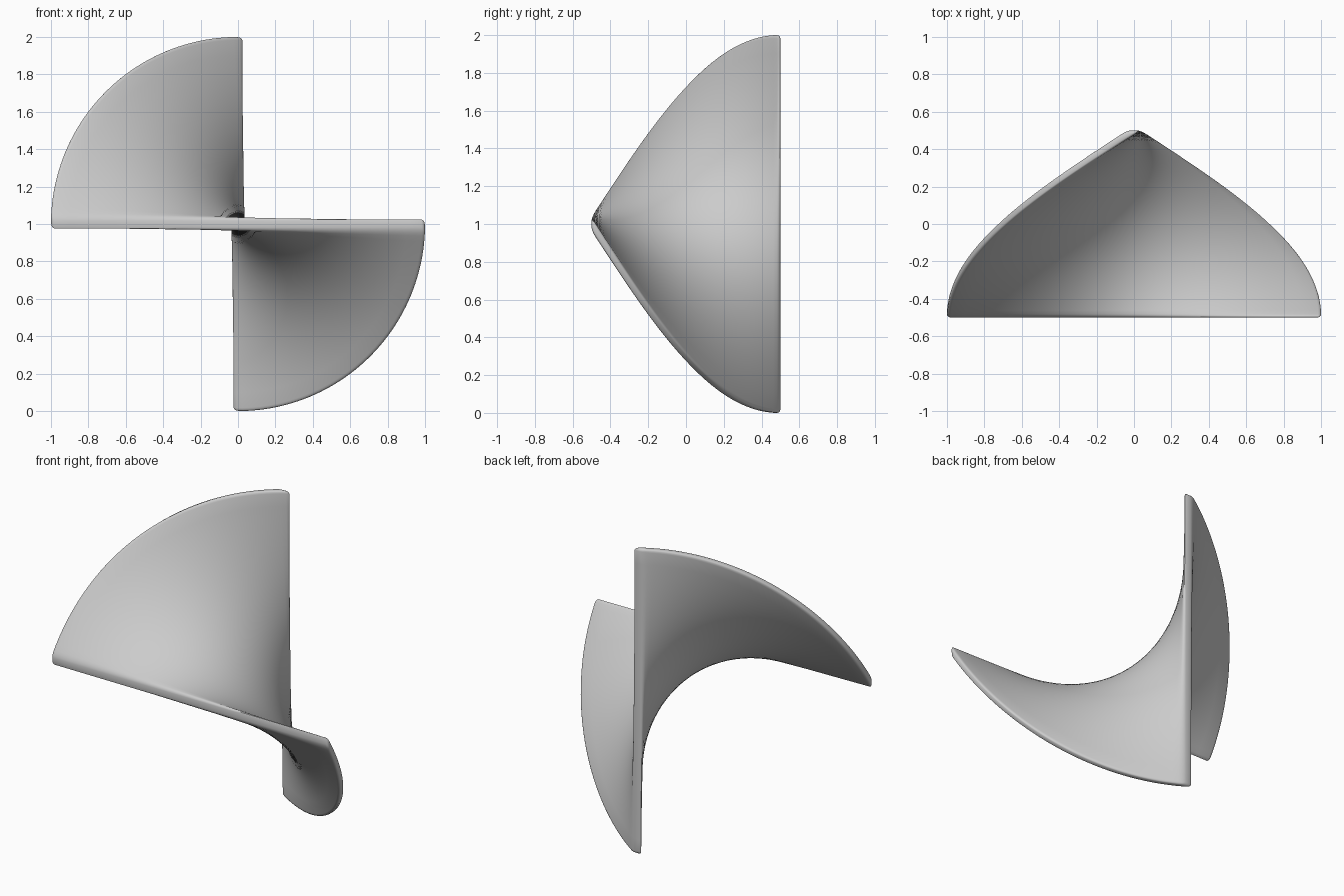
import bpy
import bmesh
from math import pi, sin, cos

cube = bpy.data.objects.get("Cube")
if cube:
    bpy.data.objects.remove(cube, do_unlink=True)

WIDTH, DEPTH, THICK, ROUND = 2.0, 1.0, 0.072, 0.018

# Plain grey material
grey = bpy.data.materials.new("light grey")
grey.use_nodes = True
colour = (0.6, 0.6, 0.6, 1)
grey.diffuse_color = colour
grey.node_tree.nodes["Principled BSDF"].inputs["Base Color"].default_value = colour

# Thin slab with rounded edges
bm = bmesh.new()
bmesh.ops.create_cube(bm, size=1)
bmesh.ops.scale(bm, vec=(WIDTH, DEPTH, THICK), verts=bm.verts)
bmesh.ops.bevel(bm, geom=list(bm.edges), offset=ROUND, segments=3,
                profile=0.5, affect='EDGES')


def slice_slab(axis, length, count):
    """Cut evenly spaced loops across the slab along one axis."""
    normal = [0, 0, 0]
    normal[axis] = 1
    inner = length - 2 * ROUND
    for i in range(1, count):
        point = [0, 0, 0]
        point[axis] = -inner / 2 + inner * i / count
        geom = list(bm.verts) + list(bm.edges) + list(bm.faces)
        bmesh.ops.bisect_plane(bm, geom=geom, dist=1e-5,
                               plane_co=point, plane_no=normal)


slice_slab(1, DEPTH, 48)
slice_slab(0, WIDTH, 24)

# Quarter-turn twist from front to back
for v in bm.verts:
    x, y, z = v.co
    a = (y / DEPTH + 0.5) * pi / 2
    v.co = (x * cos(a) + z * sin(a), y, 1 - x * sin(a) + z * cos(a))

bmesh.ops.recalc_face_normals(bm, faces=bm.faces)
mesh = bpy.data.meshes.new("twisted_blade")
bm.to_mesh(mesh)
bm.free()
mesh.materials.append(grey)

blade = bpy.data.objects.new("twisted_blade", mesh)
bpy.context.collection.objects.link(blade)
bpy.ops.object.select_all(action='DESELECT')
blade.select_set(True)
bpy.context.view_layer.objects.active = blade
bpy.ops.object.shade_smooth_by_angle(angle=pi / 4)
